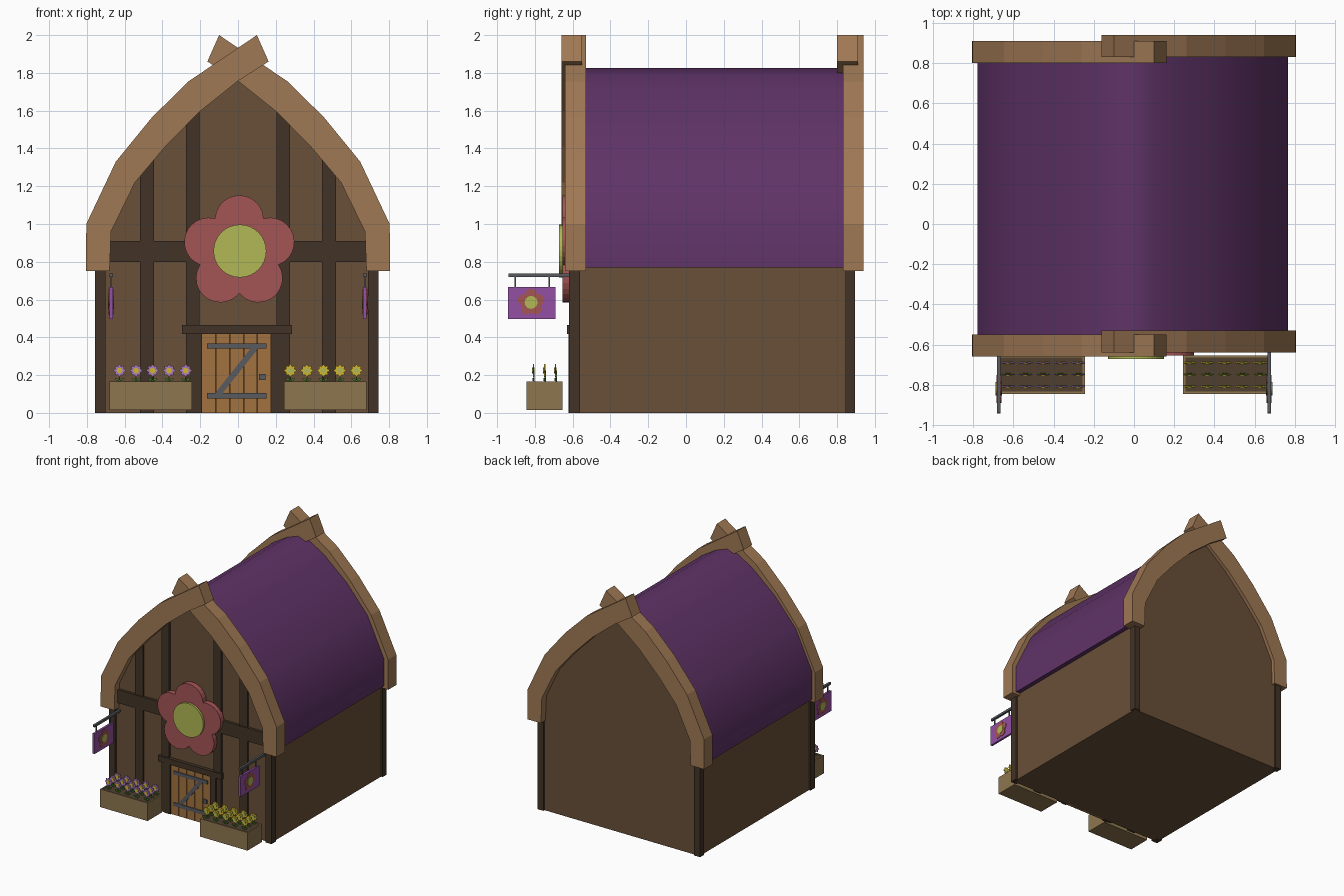
import bpy, bmesh, math
from mathutils import Matrix, Vector

if "Cube" in bpy.data.objects:
    bpy.data.objects.remove(bpy.data.objects["Cube"])


def material(name, r, g, b):
    m = bpy.data.materials.new(name)
    m.diffuse_color = (r, g, b, 1)
    m.use_nodes = True
    m.node_tree.nodes["Principled BSDF"].inputs["Base Color"].default_value = m.diffuse_color
    return m


TRIM = material("trim_wood", .35, .19, .09)
WALL = material("wall_wood", .14, .08, .04)
DARK = material("dark_wood", .055, .033, .02)
ROOF = material("roof_purple", .115, .033, .135)
DOOR = material("door_wood", .36, .17, .05)
IRON = material("iron", .1, .105, .115)
RED = material("petal_red", .37, .09, .09)
LIME = material("flower_centre", .44, .48, .09)
SIGN = material("sign_purple", .3, .08, .37)
BOX = material("planter_wood", .27, .18, .08)
SOIL = material("soil", .08, .05, .03)
GREEN = material("leaf_green", .07, .22, .03)
LILAC = material("petal_lilac", .4, .2, .5)
YELLOW = material("petal_yellow", .65, .47, .03)


class Part:
    """Collects simple solids into one named object."""

    def __init__(self, name, mat):
        self.name, self.mat, self.bm = name, mat, bmesh.new()

    def box(self, x0, x1, y0, y1, z0, z1):
        m = Matrix.Translation(((x0 + x1) / 2, (y0 + y1) / 2, (z0 + z1) / 2))
        m = m @ Matrix.Diagonal((x1 - x0, y1 - y0, z1 - z0, 1))
        bmesh.ops.create_cube(self.bm, size=1, matrix=m)
        return self

    def prism(self, pts, y0, y1, matrix=None):
        """Extrude an (x, z) outline from y0 to y1."""
        bm, m = self.bm, matrix or Matrix()
        rings = [[bm.verts.new(m @ Vector((x, y, z))) for x, z in pts] for y in (y0, y1)]
        faces = [bm.faces.new(rings[0]), bm.faces.new(rings[1][::-1])]
        n = len(pts)
        for i in range(n):
            j = (i + 1) % n
            faces.append(bm.faces.new((rings[0][j], rings[0][i], rings[1][i], rings[1][j])))
        bmesh.ops.recalc_face_normals(bm, faces=faces)
        return self

    def done(self):
        me = bpy.data.meshes.new(self.name)
        self.bm.to_mesh(me)
        self.bm.free()
        me.materials.append(self.mat)
        ob = bpy.data.objects.new(self.name, me)
        bpy.context.collection.objects.link(ob)
        return ob


def disc(cx, cz, r, n=32):
    return [(cx + r * math.cos(math.tau * i / n), cz + r * math.sin(math.tau * i / n)) for i in range(n)]


def blossom(cx, cz, size, steps=12):
    """Outline of five overlapping round petals, one pointing up."""
    d, r, pts = .57 * size, .43 * size, []
    for i in range(5 * steps):
        a = math.tau / 5 * ((i % steps) / steps - .5)
        rad = d * math.cos(a) + math.sqrt(r * r - (d * math.sin(a)) ** 2)
        t = math.pi / 2 + math.tau / 5 * (i // steps) + a
        pts.append((cx + rad * math.cos(t), cz + rad * math.sin(t)))
    return pts


def arch(half):
    """Full symmetric outline from its right half, bottom to apex."""
    return [(x + CX, z) for x, z in half + [(-x, z) for x, z in half[-2::-1]]]


CX = -.007

# house body with arched gables
body = [(.735, 0), (.735, .8), (.72, .98), (.585, 1.26), (.41, 1.47), (.21, 1.65), (0, 1.785)]
Part("house_walls", WALL).prism(arch(body), -.6, .88).done()

# curved roof shell
outer = [(.772, .77), (.772, 1.0), (.62, 1.32), (.43, 1.54), (.23, 1.71), (.1, 1.79), (0, 1.825)]
inner = [(.72, .77), (.715, .98), (.575, 1.26), (.4, 1.47), (.2, 1.64), (.09, 1.72), (0, 1.76)]
roof = Part("roof", ROOF).prism(arch(outer) + arch(inner)[::-1], -.56, .84).done()
bpy.context.view_layer.objects.active = roof
roof.select_set(True)
bpy.ops.object.shade_smooth_by_angle(angle=math.radians(60))
roof.select_set(False)

# crossing arched barge beams, front and back
beam = [(-.805, .75), (-.803, 1.0), (-.647, 1.33), (-.455, 1.565), (-.262, 1.755), (.1, 2.0),
        (.162, 1.86), (0, 1.757), (-.203, 1.595), (-.385, 1.41), (-.545, 1.22), (-.672, .96), (-.68, .75)]
for side, s, front, back in (("left", 1, -.66, .80), ("right", -1, -.64, .83)):
    pts = [(s * x, z) for x, z in beam]
    Part("front_gable_beam_" + side, TRIM).prism(pts, front, front + .11).done()
    Part("back_gable_beam_" + side, TRIM).prism(pts, back, back + .11).done()

# corner posts and front framing
posts = Part("corner_posts", DARK)
frame = Part("front_timbers", DARK)
for s in (-1, 1):
    x0, x1 = sorted((CX + s * .695, CX + s * .75))
    posts.box(x0, x1, -.62, -.56, 0, .78).box(x0, x1, .845, .895, 0, .78)
    for x, top in ((.24, 1.62), (.482, 1.37)):
        frame.box(s * x - .036, s * x + .036, -.615, -.59, 0, top)
frame.box(-.69, .69, -.622, -.59, .80, .91)
posts.done()
frame.done()

# door: frame, planks, iron Z brace and handle
Part("door_frame", DARK).box(-.245, -.19, -.622, -.59, 0, .42).box(.178, .23, -.622, -.59, 0, .42) \
    .box(-.297, .287, -.63, -.59, .417, .465).done()
planks = Part("door_planks", DOOR)
for i in range(5):
    planks.box(-.19 + .0736 * i, -.119 + .0736 * i, -.612, -.59, 0, .418)
planks.done()
iron = Part("door_ironwork", IRON)
iron.box(-.165, .15, -.62, -.605, .34, .368).box(-.165, .15, -.62, -.605, .075, .105)
iron.prism([(-.125, .1), (-.085, .1), (.11, .345), (.07, .345)], -.618, -.605)
iron.box(.112, .146, -.622, -.605, .175, .207).done()

# large gable flower
Part("gable_flower_petals", RED).prism(blossom(.007, .852, .3), -.655, -.61).done()
Part("gable_flower_centre", LIME).prism(disc(.01, .857, .14), -.672, -.63).done()

# hanging signs on brackets
for side, s in (("left", -1), ("right", 1)):
    x = .672 * s
    bracket = Part("sign_bracket_" + side, IRON).box(x - .009, x + .009, -.94, -.6, .719, .737)
    for y in (-.905, -.725):
        bracket.box(x - .004, x + .004, y - .004, y + .004, .65, .725)
    bracket.done()
    Part("sign_board_" + side, SIGN).box(x - .009, x + .009, -.942, -.692, .498, .667).done()
    turn = Matrix.Translation((x, -.82, .585)) @ Matrix.Rotation(math.pi / 2, 4, 'Z')
    Part("sign_petals_" + side, RED).prism(blossom(0, 0, .072, 8), -.013, .013, turn).done()
    Part("sign_centre_" + side, LIME).prism(disc(0, 0, .034, 20), -.016, .016, turn).done()

# planters with three rows of five flowers
for side, s, colour, heart in (("left", -1, LILAC, YELLOW), ("right", 1, YELLOW, LIME)):
    x0, x1 = sorted((.243 * s, .68 * s))
    planter = Part("planter_" + side, BOX).box(x0, x1, -.845, -.653, .015, .15)
    for y in (-.845, -.665):
        planter.box(x0, x1, y, y + .012, .15, .165)
    for x in (x0, x1 - .012):
        planter.box(x, x + .012, -.833, -.665, .15, .165)
    planter.done()
    Part("soil_" + side, SOIL).box(x0 + .012, x1 - .012, -.833, -.665, .148, .16).done()
    stems = Part("stems_" + side, GREEN)
    petals = Part("small_petals_" + side, colour)
    hearts = Part("small_centres_" + side, heart)
    for i in range(5):
        for y in (-.807, -.748, -.69):
            x, z = s * (.277 + .0875 * i), .224
            stems.box(x - .003, x + .003, y, y + .006, .155, .224)
            for k in (-1, 1):
                stems.prism([(x, .168), (x + k * .012, .184), (x + k * .026, .182), (x + k * .016, .17)],
                            y - .006, y + .006)
            star = []
            for j in range(32):
                a = math.tau * j / 32
                r = .029 + .005 * math.cos(8 * a)
                star.append((x + r * math.cos(a), z + r * math.sin(a)))
            petals.prism(star, y - .004, y + .003)
            hearts.prism(disc(x, z, .015, 12), y - .008, y + .005)
    for part in (stems, petals, hearts):
        part.done()
